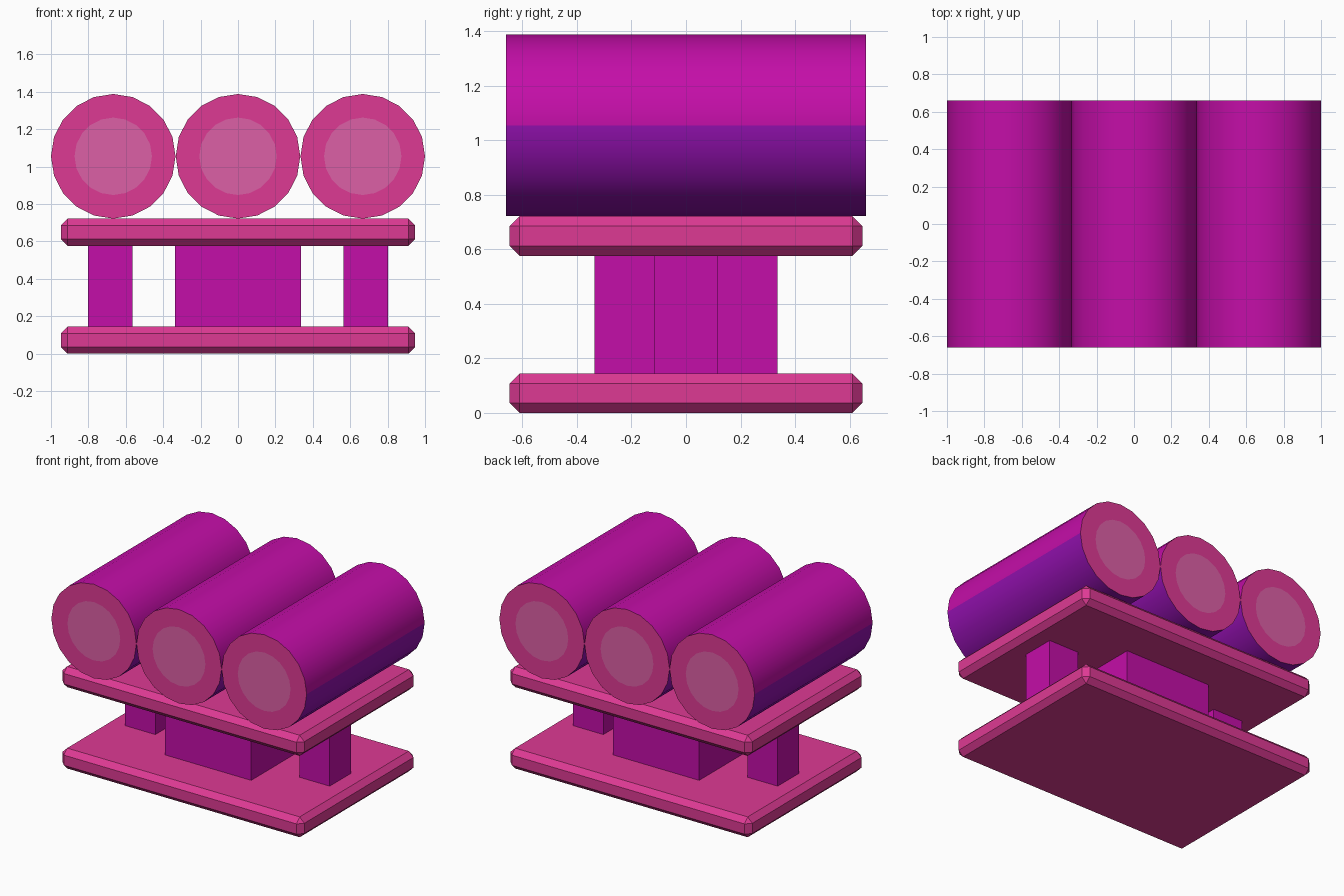
import bpy, bmesh, math
from mathutils import Matrix

if "Cube" in bpy.data.objects:
    bpy.data.objects.remove(bpy.data.objects["Cube"])


def srgb(r, g, b):
    lin = lambda c: c / 12.92 if c <= 0.04045 else ((c + 0.055) / 1.055) ** 2.4
    return (lin(r / 255), lin(g / 255), lin(b / 255), 1)


def material(name, rgb):
    m = bpy.data.materials.new(name)
    m.diffuse_color = srgb(*rgb)
    m.use_nodes = True
    m.node_tree.nodes["Principled BSDF"].inputs["Base Color"].default_value = m.diffuse_color
    return m


PINK = material("pink", (222, 58, 148))
PALE = material("pale pink", (220, 96, 166))
MAGENTA = material("magenta", (196, 14, 168))
PURPLE = material("purple", (144, 16, 172))


def finish(name, bm, mats):
    mesh = bpy.data.meshes.new(name)
    bm.to_mesh(mesh)
    bm.free()
    for m in mats:
        mesh.materials.append(m)
    ob = bpy.data.objects.new(name, mesh)
    bpy.context.collection.objects.link(ob)
    return ob


def box(name, x, y, z0, z1, half_x, half_y, mat, bevel=0):
    bm = bmesh.new()
    bmesh.ops.create_cube(bm, size=1, matrix=Matrix.Translation((x, y, (z0 + z1) / 2))
                          @ Matrix.Diagonal((2 * half_x, 2 * half_y, z1 - z0, 1)))
    if bevel:
        bmesh.ops.bevel(bm, geom=bm.edges[:], offset=bevel, segments=1, affect='EDGES')
    return finish(name, bm, [mat])


def roller(name, x, z=1.055, radius=0.333, length=1.32):
    bm = bmesh.new()
    bmesh.ops.create_cone(bm, cap_ends=True, segments=20, radius1=radius, radius2=radius,
                          depth=length, matrix=Matrix.Translation((x, 0, z))
                          @ Matrix.Rotation(math.pi / 2, 4, 'X'))
    bm.normal_update()
    caps = [f for f in bm.faces if abs(f.normal.y) > 0.9]
    # pale disc inset flush in each end
    bmesh.ops.inset_individual(bm, faces=caps, thickness=0.126)
    for f in bm.faces:
        if f in caps:
            f.material_index = 3
        elif abs(f.normal.y) > 0.9:
            f.material_index = 2
        else:  # upper half magenta, lower half purple
            f.material_index = 0 if f.calc_center_median().z > z else 1
            f.smooth = True
    for e in bm.edges:
        if any(abs(f.normal.y) > 0.9 for f in e.link_faces):
            e.smooth = False
    return finish(name, bm, [MAGENTA, PURPLE, PINK, PALE])


# chamfered plates
box("base_plate", 0, 0, 0, 0.144, 0.947, 0.647, PINK, 0.036)
box("upper_plate", 0, 0, 0.576, 0.722, 0.947, 0.647, PINK, 0.036)

# supports between the plates
box("centre_block", 0, 0, 0.14, 0.58, 0.338, 0.335, MAGENTA)
for side, s in (("left", -1), ("right", 1)):
    box(side + "_post", s * 0.683, 0, 0.14, 0.58, 0.118, 0.118, MAGENTA)

# three cylinders lying side by side
for label, x in (("left", -0.667), ("middle", 0), ("right", 0.667)):
    roller(label + "_cylinder", x)
